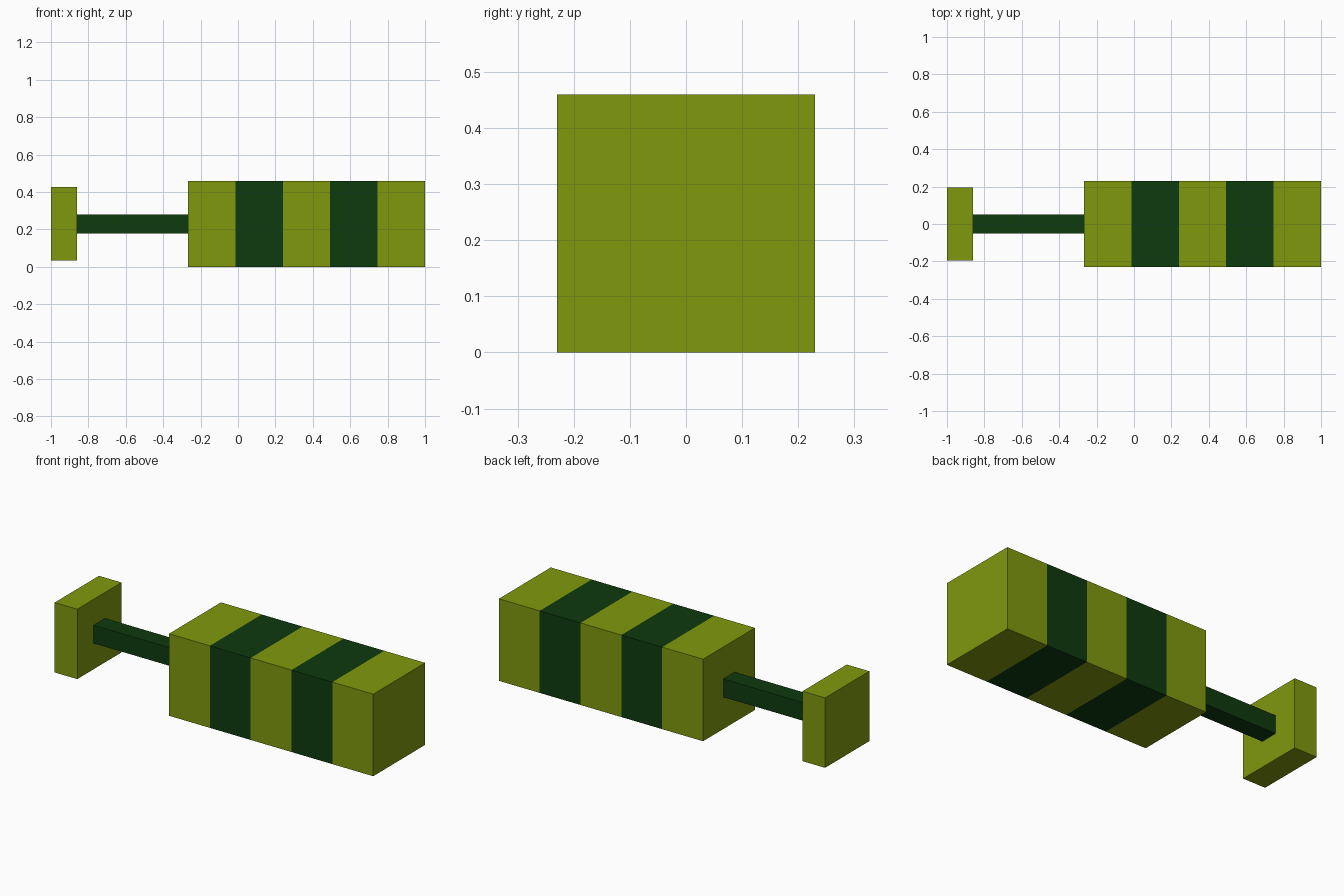
import bpy, bmesh
from mathutils import Vector

if "Cube" in bpy.data.objects:
    bpy.data.objects.remove(bpy.data.objects["Cube"])

def material(name, srgb):
    m = bpy.data.materials.new(name)
    lin = [((c / 255 + 0.055) / 1.055) ** 2.4 if c > 10 else c / 255 / 12.92 for c in srgb]
    m.diffuse_color = (*lin, 1)
    m.use_nodes = True
    m.node_tree.nodes["Principled BSDF"].inputs["Base Color"].default_value = m.diffuse_color
    return m

OLIVE = material("olive green", (127, 153, 13))
DARK = material("dark green", (14, 58, 15))
MID_Z = 0.23  # height of the shared long axis

def box(name, x0, x1, half, mats, bands=1):
    """Square bar along x, cut into equal bands that alternate materials."""
    bm = bmesh.new()
    bmesh.ops.create_cube(bm, size=1)
    bmesh.ops.scale(bm, vec=(x1 - x0, 2 * half, 2 * half), verts=bm.verts)
    bmesh.ops.translate(bm, vec=((x0 + x1) / 2, 0, MID_Z), verts=bm.verts)
    step = (x1 - x0) / bands
    for i in range(1, bands):
        bmesh.ops.bisect_plane(bm, geom=bm.verts[:] + bm.edges[:] + bm.faces[:],
                               plane_co=Vector((x0 + i * step, 0, 0)),
                               plane_no=Vector((1, 0, 0)))
    for f in bm.faces:
        band = min(bands - 1, int((f.calc_center_median().x - x0) / step))
        f.material_index = band % len(mats)
    me = bpy.data.meshes.new(name)
    bm.to_mesh(me)
    bm.free()
    for m in mats:
        me.materials.append(m)
    ob = bpy.data.objects.new(name, me)
    bpy.context.collection.objects.link(ob)
    return ob

# Striped main block
box("striped_body", -0.267, 1.0, 0.23, [OLIVE, DARK], bands=5)
# Thin square rod joining block and end plate
box("rod", -0.86, -0.267, 0.051, [DARK])
# Square end plate
box("end_plate", -1.0, -0.86, 0.196, [OLIVE])
